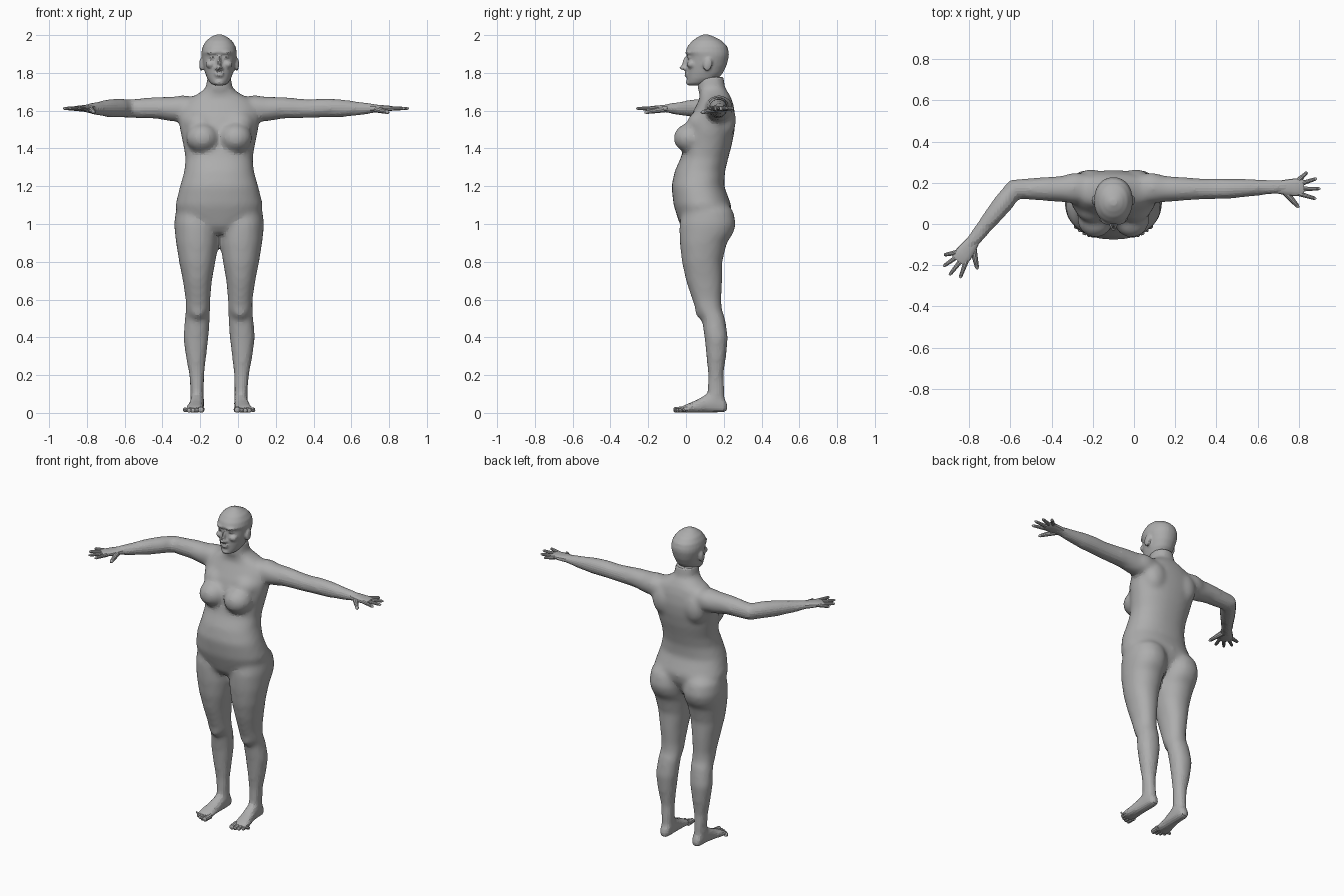
import bpy, bmesh, math
from mathutils import Vector, Matrix

if "Cube" in bpy.data.objects:
    bpy.data.objects.remove(bpy.data.objects["Cube"], do_unlink=True)

MID = -0.1          # the body axis is off the centre of the arm span
UP = Vector((0, 0, 1))
SIDES = (1, -1)

skin = bpy.data.materials.new("clay grey")
skin.use_nodes = True
GREY = (0.42, 0.42, 0.42, 1)
skin.diffuse_color = GREY
skin.node_tree.nodes["Principled BSDF"].inputs["Base Color"].default_value = GREY


def loft(bm, rings, sides=24, power=2.0):
    """Skin a closed tube over rings of (centre, half axis u, half axis v)."""
    def bend(c):
        return math.copysign(abs(c) ** (2 / power), c)
    loops = []
    for centre, u, v in rings:
        angles = [math.tau * i / sides for i in range(sides)]
        loops.append([bm.verts.new(centre + u * bend(math.cos(a)) + v * bend(math.sin(a)))
                      for a in angles])
    faces = [bm.faces.new(loops[0]), bm.faces.new(loops[-1])]
    for a, b in zip(loops, loops[1:]):
        for i in range(sides):
            j = (i + 1) % sides
            faces.append(bm.faces.new((a[i], a[j], b[j], b[i])))
    bmesh.ops.recalc_face_normals(bm, faces=faces)


def level(z, x0, x1, y0, y1):
    """Horizontal ring filling a box in x and y."""
    return (Vector(((x0 + x1) / 2, (y0 + y1) / 2, z)),
            Vector(((x1 - x0) / 2, 0, 0)), Vector((0, (y1 - y0) / 2, 0)))


def blob(bm, centre, radii, turn=0.0, axis='X', seg=16):
    m = (Matrix.Translation(centre) @ Matrix.Rotation(turn, 4, axis)
         @ Matrix.Diagonal((*radii, 1)))
    bmesh.ops.create_uvsphere(bm, u_segments=seg, v_segments=seg // 2 + 2, radius=1, matrix=m)


def digit(bm, start, end, r0, r1):
    """Finger or toe: a tapered tube with a rounded tip."""
    d = (end - start).normalized()
    u = d.cross(UP).normalized()
    v = u.cross(d)
    steps = ((0, 0), (0.45, 0.3), (0.55, 0.35), (0.9, 0.8), (1, 2))
    rings = []
    for t, f in steps:
        r = r0 + (r1 - r0) * t if t < 1 else r1 * 0.45
        rings.append((start.lerp(end, t), u * r, v * r))
    loft(bm, rings, 10)


def finish(bm, name, voxel=None, smooth=0):
    mesh = bpy.data.meshes.new(name)
    bm.to_mesh(mesh)
    bm.free()
    obj = bpy.data.objects.new(name, mesh)
    bpy.context.collection.objects.link(obj)
    if voxel:
        rm = obj.modifiers.new("blend", 'REMESH')
        rm.mode = 'VOXEL'
        rm.voxel_size = voxel
        sm = obj.modifiers.new("soften", 'SMOOTH')
        sm.factor = 0.5
        sm.iterations = smooth
        graph = bpy.context.evaluated_depsgraph_get()
        solid = bpy.data.meshes.new_from_object(obj.evaluated_get(graph))
        obj.modifiers.clear()
        obj.data = solid
    obj.data.materials.clear()
    obj.data.materials.append(skin)
    bpy.context.view_layer.objects.active = obj
    for other in bpy.context.selected_objects:
        other.select_set(False)
    obj.select_set(True)
    bpy.ops.object.shade_smooth_by_angle(angle=math.radians(12 if voxel else 30))
    return obj


# Torso and neck: height, half width, front, back
TORSO = [(0.95, .09, .0, .17), (0.99, .15, -.03, .2), (1.05, .222, -.05, .232),
         (1.1, .232, -.066, .24), (1.2, .207, -.077, .202), (1.28, .184, -.06, .207),
         (1.35, .178, -.028, .224), (1.42, .19, -.01, .243), (1.5, .207, .0, .258),
         (1.56, .215, .02, .262), (1.62, .2, .05, .254), (1.66, .17, .07, .243),
         (1.69, .11, .072, .228), (1.72, .07, .06, .207), (1.78, .064, .06, .2)]
body = bmesh.new()
loft(body, [level(z, MID - w, MID + w, f, b) for z, w, f, b in TORSO], 32, 2.25)

# Legs: height, inner edge, outer edge, front, back
LEG = [(1.13, .03, .19, .0, .2), (1.07, .006, .23, -.02, .25), (1.0, .002, .238, -.035, .265),
       (.95, .003, .234, -.035, .25), (.9, .006, .228, -.033, .217), (.8, .02, .212, -.022, .192),
       (.7, .038, .192, .0, .192), (.6, .047, .177, .033, .187), (.55, .047, .177, .05, .19),
       (.5, .049, .181, .083, .207), (.4, .056, .19, .098, .222), (.3, .068, .177, .108, .213),
       (.2, .079, .158, .117, .198), (.1, .082, .15, .112, .206), (.05, .085, .147, .12, .2)]
# Feet: position from heel to toe, centre line, half width, top
FOOT = [(.222, .115, .017, .045), (.2, .115, .033, .085), (.15, .115, .037, .11),
        (.1, .118, .038, .094), (.05, .124, .043, .066), (0, .13, .051, .045), (-.035, .134, .05, .028)]
for s in SIDES:
    loft(body, [level(z, MID + s * a, MID + s * b, f, k) for z, a, b, f, k in LEG], 24, 2.15)
    loft(body, [(Vector((MID + s * x, y, top / 2)), Vector((w, 0, 0)), UP * (top / 2))
                for y, x, w, top in FOOT], 20, 2.5)
    # Breasts, shoulder blades and collar
    blob(body, (MID + s * .088, .025, 1.455), (.088, .092, .08))
    blob(body, (MID + s * .1, .09, 1.53), (.09, .085, .075))
    blob(body, (MID + s * .11, .2, 1.55), (.08, .066, .1))
    # Kneecaps and ankle bones
    blob(body, (MID + s * .112, .085, .545), (.045, .038, .05))
    blob(body, (MID + s * .117, .16, .1), (.04, .03, .03))

# Arms: distance from the body axis, y, height, half depth, half height
ARM = [(.1, .17, 1.62, .065, .05), (.19, .175, 1.612, .076, .07), (.25, .17, 1.608, .064, .066),
       (.33, .17, 1.615, .058, .058), (.42, .17, 1.612, .052, .053), (.48, .17, 1.611, .05, .05),
       (.56, .172, 1.615, .05, .051), (.64, .175, 1.613, .045, .049), (.74, .178, 1.611, .037, .037),
       (.82, .18, 1.612, .034, .025), (.86, .18, 1.612, .035, .02)]
ELBOW = 0.48
DEPTH = 0.17


def arm_frame(s, t):
    """Origin, outward direction and thumb direction for a place along an arm."""
    if s > 0 or t < ELBOW:
        return Vector((MID, DEPTH, 0)), Vector((s, 0, 0)), Vector((0, -1, 0))
    out, thumb = Vector((-.6, -.8, 0)), Vector((.8, -.6, 0))
    return Vector((MID - ELBOW, DEPTH, 0)) - out * ELBOW, out, thumb


def arm_point(s, t, side, z):
    o, out, thumb = arm_frame(s, t)
    return o + out * t + thumb * side + UP * z


for s in SIDES:
    rings = []
    for t, y, z, depth, height in ARM:
        thumb = arm_frame(s, t)[2]
        if s < 0 and t == ELBOW:
            thumb = (thumb + Vector((0, -1, 0))).normalized()
        rings.append((arm_point(s, t, DEPTH - y, z), thumb * depth, UP * height))
    loft(body, rings, 20)
finish(body, "body", 0.014, 7)

# Hands: palm, four fanned fingers and a lowered thumb
PALM = [(.8, .031, .021), (.84, .038, .019), (.88, .043, .016), (.915, .041, .013), (.925, .036, .009)]
FINGERS = [(.029, .985, .052), (.009, 1.005, .002), (-.013, .988, -.047), (-.032, .942, -.078)]
for s, side in zip(SIDES, ("left", "right")):
    hand = bmesh.new()
    thumb = arm_frame(s, 1)[2]
    loft(hand, [(arm_point(s, t, -.008, 1.612), thumb * w, UP * h) for t, w, h in PALM], 16, 2.4)
    for base, reach, spread in FINGERS:
        digit(hand, arm_point(s, .895, base - .008, 1.611),
              arm_point(s, reach, spread - .004, 1.612), .0125, .008)
    digit(hand, arm_point(s, .83, .01, 1.608), arm_point(s, .9, .09, 1.59), .018, .009)
    finish(hand, side + "_hand")

    # Toes, from the big toe outward
    toes = bmesh.new()
    for i in range(5):
        x = MID + s * (.094 + .021 * i)
        r = .0155 if i == 0 else .0115
        tip = -.066 + .0055 * i * i * .55
        digit(toes, Vector((x, -.01, .018)), Vector((x + s * .003, tip, r)), r + .002, r)
    finish(toes, side + "_toes")

# Head: height, half width, front, back
HEAD = [(1.734, .026, .018, .07), (1.745, .046, .006, .12), (1.77, .063, .005, .17),
        (1.8, .074, .004, .196), (1.84, .084, .004, .215), (1.87, .09, .009, .223),
        (1.89, .093, .009, .227), (1.91, .094, -.004, .227), (1.94, .087, .008, .218),
        (1.97, .069, .033, .19), (1.99, .043, .062, .152), (2.003, .016, .09, .118)]
head = bmesh.new()
loft(head, [level(z, MID - w, MID + w, f, b) for z, w, f, b in HEAD], 28, 2.15)
# Nose bridge, nose tip, lips and chin
blob(head, (MID, .0, 1.855), (.011, .02, .04), -.3)
blob(head, (MID, -.012, 1.827), (.014, .024, .013))
for z, w in ((1.797, .027), (1.785, .022)):
    blob(head, (MID, .006, z), (w, .015, .007))
blob(head, (MID, .02, 1.75), (.028, .021, .018))
for s in SIDES:
    # Brows, closed eyelids, cheeks, nostrils and ears
    blob(head, (MID + s * .036, .014, 1.907), (.03, .018, .009), s * .35, 'Z')
    blob(head, (MID + s * .034, .022, 1.883), (.018, .016, .011))
    blob(head, (MID + s * .044, .03, 1.845), (.028, .026, .022))
    blob(head, (MID + s * .013, -.001, 1.823), (.01, .014, .009))
    blob(head, (MID + s * .094, .115, 1.845), (.012, .024, .036), -.2)
finish(head, "head", 0.007, 4)
